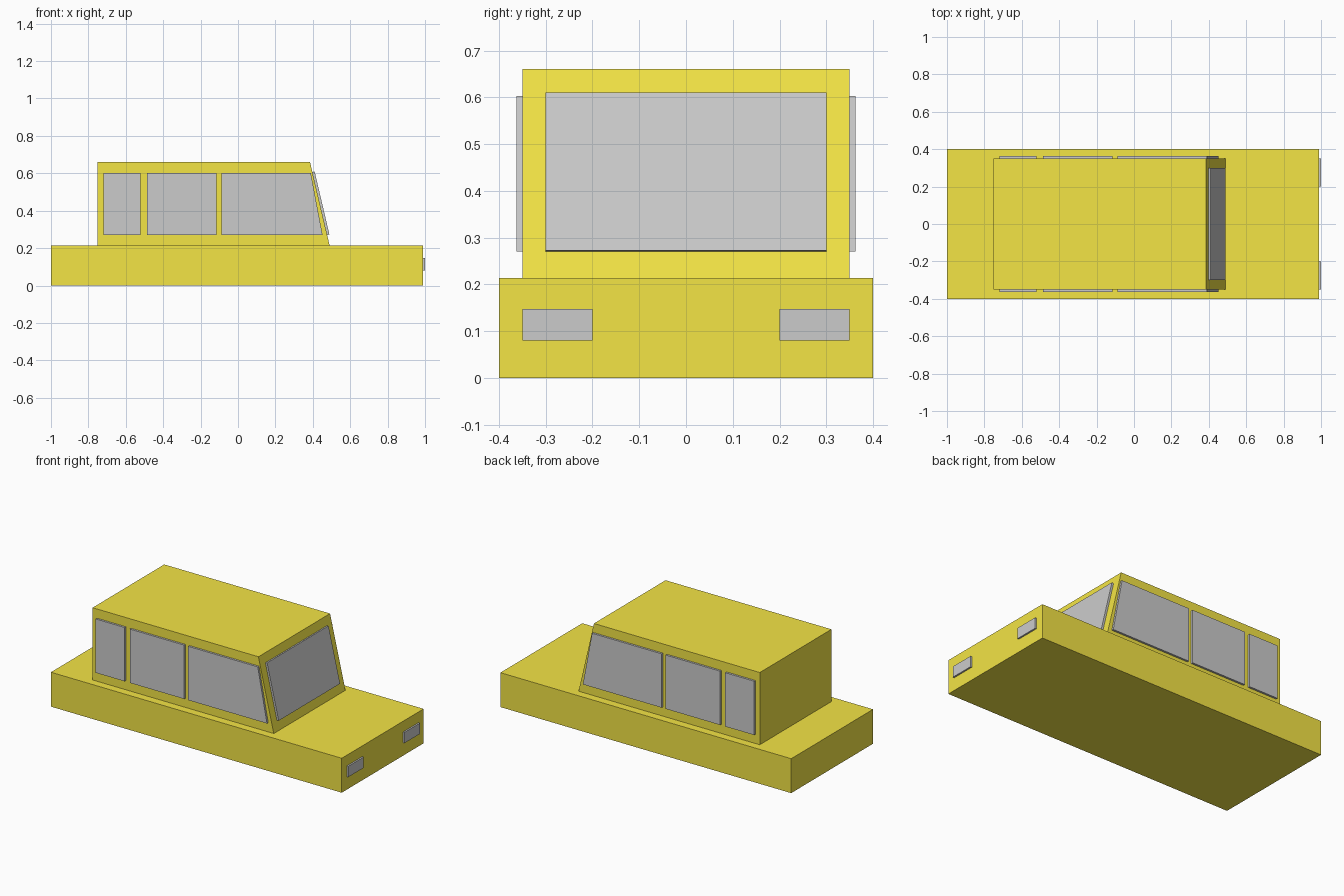
import bpy
import bmesh
from mathutils import Vector

if "Cube" in bpy.data.objects:
    bpy.data.objects.remove(bpy.data.objects["Cube"])

yellow = bpy.data.materials.new("yellow_paint")
yellow.diffuse_color = (0.9, 0.78, 0.06, 1)
yellow.use_nodes = True
yellow.node_tree.nodes["Principled BSDF"].inputs["Base Color"].default_value = yellow.diffuse_color


def prism(name, outline, offset, material=None):
    """Extrude a flat outline of 3D points along an offset into a solid."""
    bm = bmesh.new()
    face = bm.faces.new([bm.verts.new(p) for p in outline])
    result = bmesh.ops.extrude_face_region(bm, geom=[face], use_keep_orig=True)
    moved = [g for g in result["geom"] if isinstance(g, bmesh.types.BMVert)]
    bmesh.ops.translate(bm, verts=moved, vec=offset)
    bmesh.ops.recalc_face_normals(bm, faces=bm.faces)
    mesh = bpy.data.meshes.new(name)
    bm.to_mesh(mesh)
    bm.free()
    obj = bpy.data.objects.new(name, mesh)
    bpy.context.collection.objects.link(obj)
    if material:
        mesh.materials.append(material)
    return obj


def side_prism(name, profile, y0, y1, material=None):
    """Extrude an x-z profile from y0 to y1."""
    return prism(name, [(x, y0, z) for x, z in profile], (0, y1 - y0, 0), material)


DECK, ROOF = 0.213, 0.66
SILL, HEAD = 0.27, 0.603
GLASS = 0.0125


def front_x(z):
    """Position of the sloping cabin front at height z."""
    return 0.49 - 0.105 * (z - DECK) / (ROOF - DECK)


# Lower body and cabin with raked front
side_prism("lower_body", [(-1, 0), (0.99, 0), (0.99, DECK), (-1, DECK)], -0.4, 0.4, yellow)
side_prism("cabin", [(-0.75, DECK), (front_x(DECK), DECK),
                     (front_x(ROOF), ROOF), (-0.75, ROOF)], -0.35, 0.35, yellow)

# Side windows: left edge, bottom right, top right
windows = {
    "rear_window": (-0.72, -0.522, -0.522),
    "middle_window": (-0.487, -0.115, -0.115),
    "front_window": (-0.087, 0.452, 0.389),
}
for side, label in ((-1, "right"), (1, "left")):
    for name, (x0, x1, x2) in windows.items():
        profile = [(x0, SILL), (x1, SILL), (x2, HEAD), (x0, HEAD)]
        side_prism(f"{label}_{name}", profile, side * 0.35, side * (0.35 + GLASS))

    # Headlights
    y0, y1 = side * 0.2, side * 0.35
    side_prism(f"{label}_headlight",
               [(0.99, 0.08), (1.0, 0.08), (1.0, 0.147), (0.99, 0.147)], y0, y1)

# Windshield slab lying on the slope
normal = Vector((ROOF - DECK, 0, 0.105)).normalized()
prism("windshield", [(front_x(z), y, z) for y, z in
                     ((-0.3, SILL), (0.3, SILL), (0.3, 0.607), (-0.3, 0.607))],
      normal * GLASS)
